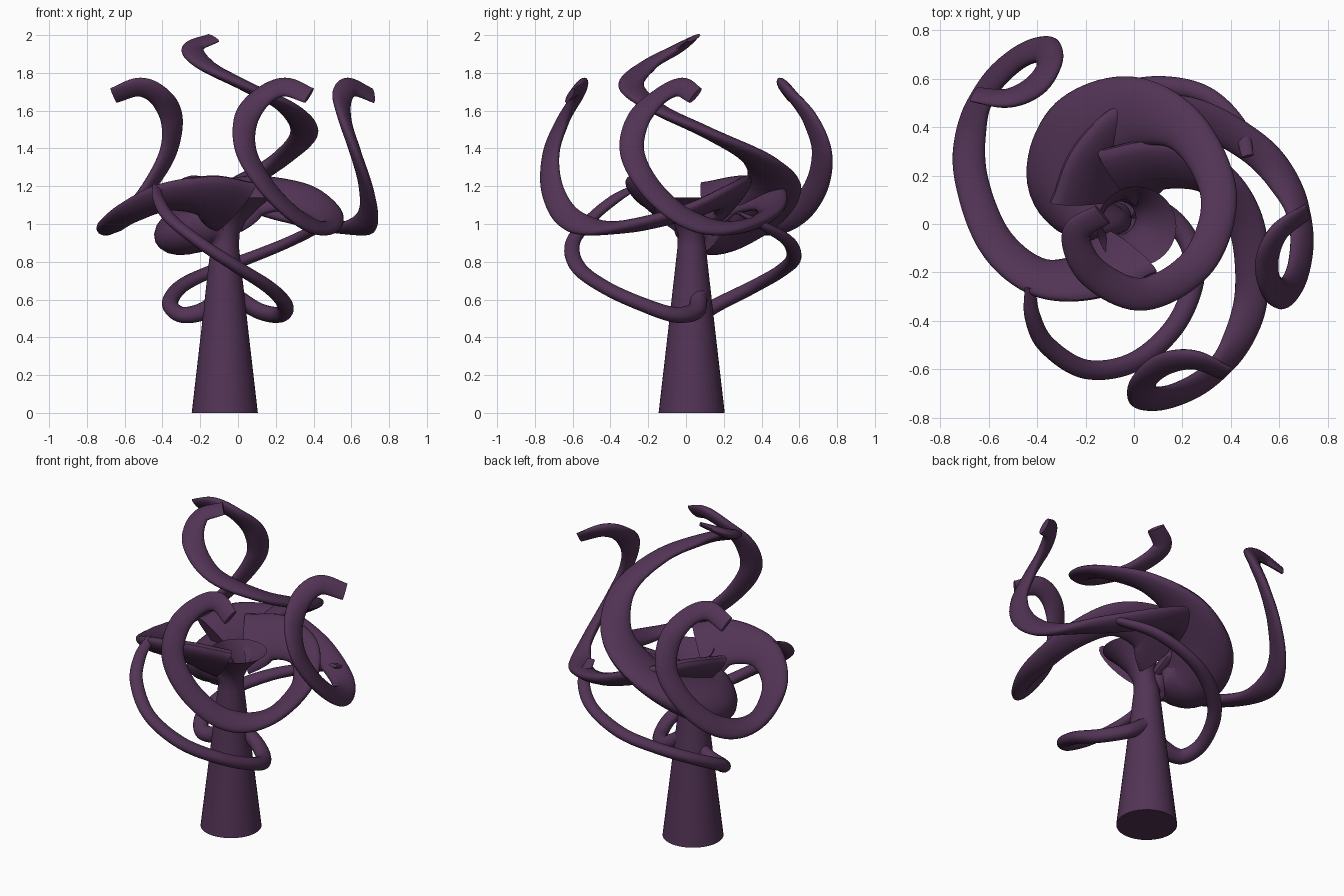
import bpy, bmesh, math
from mathutils import Vector, Matrix

if "Cube" in bpy.data.objects:
    bpy.data.objects.remove(bpy.data.objects["Cube"])

AXIS = Vector((-0.07, 0.03, 0))
mat = bpy.data.materials.new("dark_plum")
mat.diffuse_color = (0.085, 0.034, 0.092, 1)
mat.use_nodes = True
mat.node_tree.nodes["Principled BSDF"].inputs["Base Color"].default_value = mat.diffuse_color


def finish(name, bm):
    bmesh.ops.recalc_face_normals(bm, faces=bm.faces)
    me = bpy.data.meshes.new(name)
    bm.to_mesh(me)
    bm.free()
    me.materials.append(mat)
    ob = bpy.data.objects.new(name, me)
    bpy.context.collection.objects.link(ob)
    bpy.context.view_layer.objects.active = ob
    ob.select_set(True)
    bpy.ops.object.shade_smooth_by_angle(angle=math.radians(45))
    ob.select_set(False)
    return ob


def spline(pts, steps=10):
    # Catmull-Rom through (x, y, z, half width, half thickness)
    P = [Vector(p) for p in pts]
    P = [P[0] * 2 - P[1]] + P + [P[-1] * 2 - P[-2]]
    out = []
    for i in range(1, len(P) - 2):
        a, b, c, d = P[i - 1:i + 3]
        for s in range(steps):
            t = s / steps
            out.append(0.5 * (2 * b + (c - a) * t + (2 * a - 5 * b + 4 * c - d) * t * t
                              + (3 * b - a - 3 * c + d) * t ** 3))
    return out + [P[-2]]


def skin(bm, rings):
    sides = len(rings[0])
    for r0, r1 in zip(rings, rings[1:]):
        for q in range(sides):
            w = (q + 1) % sides
            bm.faces.new((r0[q], r0[w], r1[w], r1[q]))


def ribbon(name, pts, turn=0, scale=1, shift=(0, 0, 0), tilt=0, fade=0.45, sides=20):
    # flattened tube, wide across the inside of its own bend; tilt lowers the inner edge near the start
    S = spline(pts)
    C = [Vector(s[:3]) for s in S]
    n, k = len(C), 9
    N = []
    for i in range(n):
        j = min(max(i, k), n - 1 - k)
        N.append((C[j + k] - 2 * C[j] + C[j - k]).normalized())
    for _ in range(12):
        N = [(N[max(i - 1, 0)] + N[i] + N[min(i + 1, n - 1)]).normalized() for i in range(n)]
    R = (Matrix.Translation(AXIS + Vector(shift)) @ Matrix.Rotation(math.radians(turn), 4, 'Z')
         @ Matrix.Diagonal((scale, scale, 1, 1)) @ Matrix.Translation(-AXIS))
    bm = bmesh.new()
    rings = []
    for i in range(n):
        T = (C[min(i + 1, n - 1)] - C[max(i - 1, 0)]).normalized()
        f = max(0, 1 - i / (n * fade))
        m = N[i].copy()
        if f and tilt:
            m = Vector((m.x, m.y, m.z * (1 - f))).normalized() - Vector((0, 0, tilt * f ** 0.7))
        u = (m - T * m.dot(T)).normalized()
        v = T.cross(u)
        rings.append([bm.verts.new(R @ (C[i] + u * S[i][3] * math.cos(a) + v * S[i][4] * math.sin(a)))
                      for a in (2 * math.pi * q / sides for q in range(sides))])
    skin(bm, rings)
    bm.faces.new(rings[0])
    bm.faces.new(rings[-1])
    return finish(name, bm)


# trunk: tapered, then flaring into an open cup under the branches
bm = bmesh.new()
rings = []
for x, y, z, r in [(-.07, .03, 0, .175), (-.07, .03, .45, .123), (-.07, .03, .88, .075), (-.06, .025, .95, .068),
                   (-.04, .015, 1.02, .085), (-.01, 0, 1.09, .125), (.01, -.01, 1.14, .165)]:
    rings.append([bm.verts.new((x + r * math.cos(a), y + r * math.sin(a), z))
                  for a in (2 * math.pi * q / 40 for q in range(40))])
skin(bm, rings)
bm.faces.new(rings[0])
finish("trunk", bm)

# crown: wide band leaving the neck and spiralling up to the top curl
ribbon("crown_curl", [
    (-.07, .03, .80, .06, .06), (-.09, .02, .93, .08, .06), (-.17, .05, .97, .14, .11),
    (-.27, .18, .97, .18, .12), (-.2, .36, 1.06, .19, .09), (0, .46, 1.2, .15, .055),
    (.22, .38, 1.34, .095, .04), (.35, .12, 1.48, .075, .033), (.27, -.15, 1.61, .072, .03),
    (.04, -.29, 1.73, .068, .03), (-.17, -.2, 1.84, .065, .03), (-.24, -.04, 1.93, .058, .027),
    (-.13, .04, 1.985, .05, .012)])

# three upper branches, one shape turned about the trunk
upper = [
    (-.02, -.11, 1.09, .19, .055), (-.17, -.21, 1.15, .14, .05), (-.39, -.22, 1.14, .10, .04),
    (-.575, -.07, 1.06, .08, .037), (-.675, .2, .99, .069, .035), (-.665, .42, .985, .067, .033),
    (-.59, .58, 1.05, .066, .03), (-.47, .69, 1.2, .064, .03), (-.37, .72, 1.38, .064, .03),
    (-.35, .66, 1.55, .064, .03), (-.41, .57, 1.67, .06, .03), (-.52, .52, 1.725, .057, .028),
    (-.66, .535, 1.68, .05, .014)]
ribbon("upper_branch_left", upper, tilt=1.0)
ribbon("upper_branch_right", upper, -138, 1.01, tilt=1.0)
ribbon("upper_branch_front", upper, -196, 1.01, (.015, .01, 0), tilt=1.0)

# two thin lower branches
ribbon("lower_branch_front", [
    (-.02, .07, .62, .045, .045), (.11, .05, .54, .048, .042), (.22, -.06, .52, .045, .04),
    (.25, -.22, .57, .043, .037), (.17, -.42, .66, .042, .035), (0, -.57, .77, .042, .033),
    (-.2, -.6, .90, .04, .031), (-.36, -.5, 1.03, .038, .028), (-.42, -.38, 1.13, .034, .024),
    (-.43, -.26, 1.2, .025, .01)])
ribbon("lower_branch_back", [
    (-.08, .05, .62, .045, .045), (-.18, .05, .54, .048, .042), (-.3, .07, .52, .045, .04),
    (-.36, .18, .58, .043, .037), (-.3, .36, .67, .042, .035), (-.14, .5, .75, .042, .033),
    (.06, .57, .82, .04, .031), (.28, .54, .91, .038, .028), (.43, .41, .99, .034, .024),
    (.47, .28, 1.06, .025, .01)])
